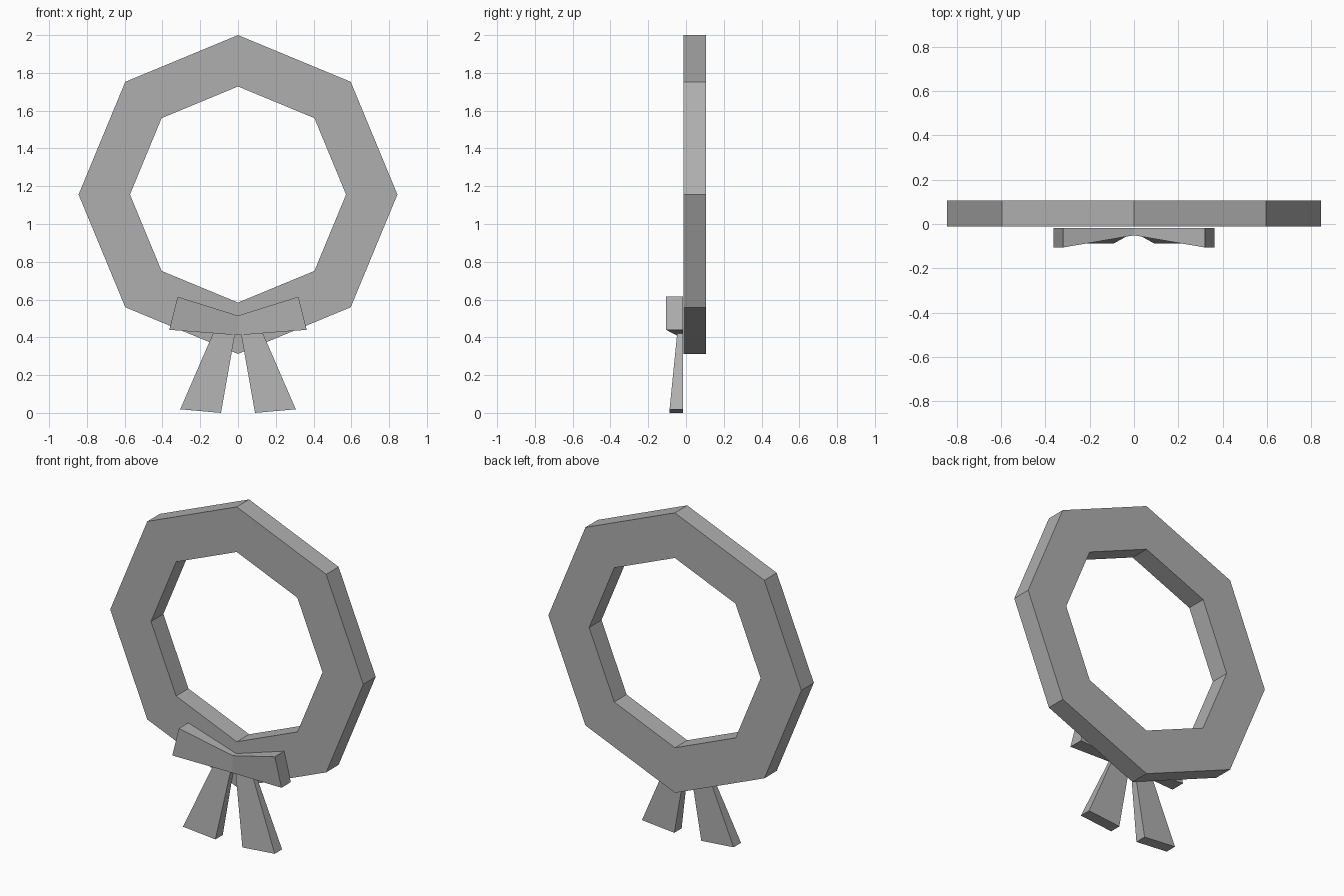
import bpy
import bmesh
from math import sin, cos, pi

if "Cube" in bpy.data.objects:
    bpy.data.objects.remove(bpy.data.objects["Cube"])

BOW_BACK = -0.017

# Dark grey shared by all parts
grey = bpy.data.materials.new("dark_grey")
grey.diffuse_color = (0.43, 0.43, 0.43, 1)
grey.use_nodes = True
grey.node_tree.nodes["Principled BSDF"].inputs["Base Color"].default_value = grey.diffuse_color


def finish(name, bm):
    bmesh.ops.recalc_face_normals(bm, faces=bm.faces)
    mesh = bpy.data.meshes.new(name)
    bm.to_mesh(mesh)
    bm.free()
    mesh.materials.append(grey)
    obj = bpy.data.objects.new(name, mesh)
    bpy.context.collection.objects.link(obj)
    return obj


def mirrored_ribbon(name, outline, open_edge=None):
    """Solid between a front outline of (x, y, z) and the flat bow back, mirrored in x."""
    bm = bmesh.new()
    front = [bm.verts.new(p) for p in outline]
    back = [bm.verts.new((x, BOW_BACK, z)) for x, y, z in outline]
    bm.faces.new(front)
    bm.faces.new(back[::-1])
    n = len(outline)
    for i in range(n):
        if i != open_edge:
            j = (i + 1) % n
            bm.faces.new((front[i], back[i], back[j], front[j]))
    obj = finish(name, bm)
    mirror = obj.modifiers.new("Mirror", 'MIRROR')
    mirror.use_clip = True
    return obj


# Octagonal wreath ring: a rectangular section swept round eight corners
bm = bmesh.new()
section = [(0.844, -0.012), (0.844, 0.106), (0.572, 0.106), (0.572, -0.012)]
loops = []
for k in range(8):
    a = k * pi / 4
    loops.append([bm.verts.new((r * sin(a), y, 1.156 + r * cos(a))) for r, y in section])
for k in range(8):
    a, b = loops[k], loops[(k + 1) % 8]
    for i in range(4):
        j = (i + 1) % 4
        bm.faces.new((a[i], a[j], b[j], b[i]))
finish("wreath_ring", bm)

# Bow: half outline, open at the centre line so the halves weld
mirrored_ribbon("bow", [(0, -0.051, 0.515), (0.32, -0.106, 0.615),
                        (0.364, -0.106, 0.44), (0, -0.051, 0.411)], open_edge=3)

# Ribbon tails, thickening towards the bottom
mirrored_ribbon("ribbon_tail", [(0.015, -0.046, 0.425), (0.128, -0.046, 0.43),
                                (0.306, -0.087, 0.019), (0.09, -0.087, 0.0)])
